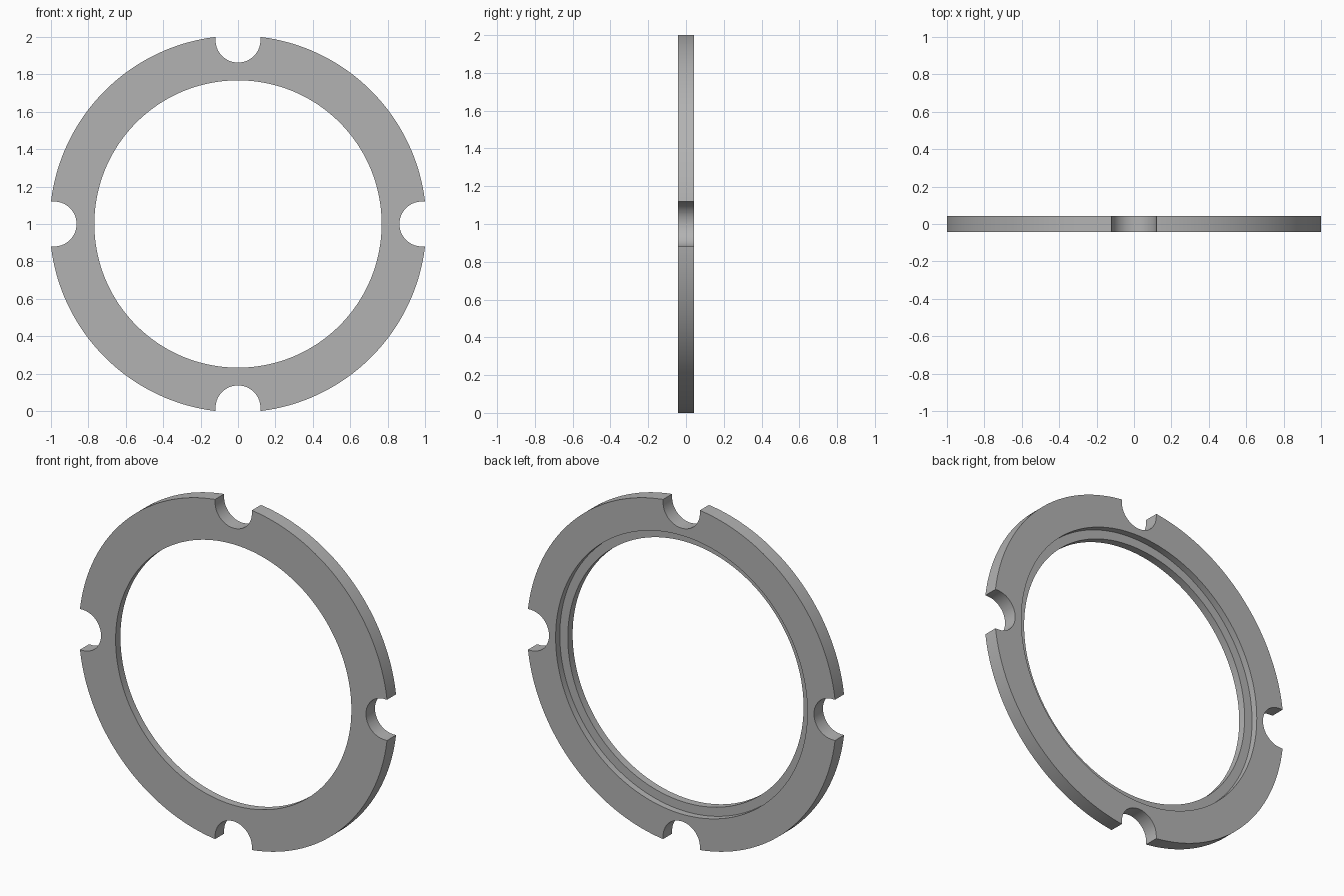
import bpy, bmesh, math
from mathutils import Matrix

cube = bpy.data.objects.get("Cube")
if cube:
    bpy.data.objects.remove(cube, do_unlink=True)

OUTER, BORE, RECESS = 1.0072, 0.768, 0.82
HALF, STEP = 0.042, 0.003          # half thickness, y of the recess floor
SLOT_R, SLOT_CENTRE = 0.12, 0.983
SEGMENTS = 192

grey = bpy.data.materials.new("plain grey")
grey.use_nodes = True
grey.diffuse_color = (0.45, 0.45, 0.45, 1)
grey.node_tree.nodes["Principled BSDF"].inputs["Base Color"].default_value = grey.diffuse_color


def make_object(name, bm):
    bmesh.ops.recalc_face_normals(bm, faces=bm.faces)
    mesh = bpy.data.meshes.new(name)
    bm.to_mesh(mesh)
    bm.free()
    mesh.materials.append(grey)
    obj = bpy.data.objects.new(name, mesh)
    obj.location.z = 1
    bpy.context.collection.objects.link(obj)
    return obj


# Ring: stepped section turned about the y axis, with the recess at the back
section = [(OUTER, -HALF), (OUTER, HALF), (RECESS, HALF),
           (RECESS, STEP), (BORE, STEP), (BORE, -HALF)]
bm = bmesh.new()
loops = []
for i in range(SEGMENTS):
    a = math.tau * i / SEGMENTS
    loops.append([bm.verts.new((r * math.cos(a), y, r * math.sin(a))) for r, y in section])
for i, here in enumerate(loops):
    there = loops[(i + 1) % SEGMENTS]
    for j in range(len(section)):
        k = (j + 1) % len(section)
        bm.faces.new((here[j], here[k], there[k], there[j]))
ring = make_object("notched_ring", bm)

# Four round-bottomed slots around the rim
bm = bmesh.new()
arc = [math.pi * (1 + i / 32) for i in range(33)]
slot = [(SLOT_R * math.cos(a), SLOT_CENTRE + SLOT_R * math.sin(a)) for a in arc]
slot += [(SLOT_R, 1.2), (-SLOT_R, 1.2)]
for quarter in range(4):
    turn = Matrix.Rotation(quarter * math.pi / 2, 4, 'Y')
    verts = [bm.verts.new((x, -0.2, z)) for x, z in slot]
    face = bm.faces.new(verts)
    extruded = bmesh.ops.extrude_face_region(bm, geom=[face])["geom"]
    far = [v for v in extruded if isinstance(v, bmesh.types.BMVert)]
    bmesh.ops.translate(bm, verts=far, vec=(0, 0.4, 0))
    bmesh.ops.transform(bm, matrix=turn, verts=verts + far)
cutter = make_object("slot_cutter", bm)
cutter.hide_render = True

# Cut the slots, then drop the cutter
cut = ring.modifiers.new("slots", 'BOOLEAN')
cut.operation = 'DIFFERENCE'
cut.solver = 'EXACT'
cut.object = cutter
bpy.ops.object.select_all(action='DESELECT')
bpy.context.view_layer.objects.active = ring
ring.select_set(True)
bpy.ops.object.modifier_apply(modifier=cut.name)
bpy.data.objects.remove(cutter, do_unlink=True)
bpy.ops.object.shade_smooth_by_angle(angle=math.radians(30))
